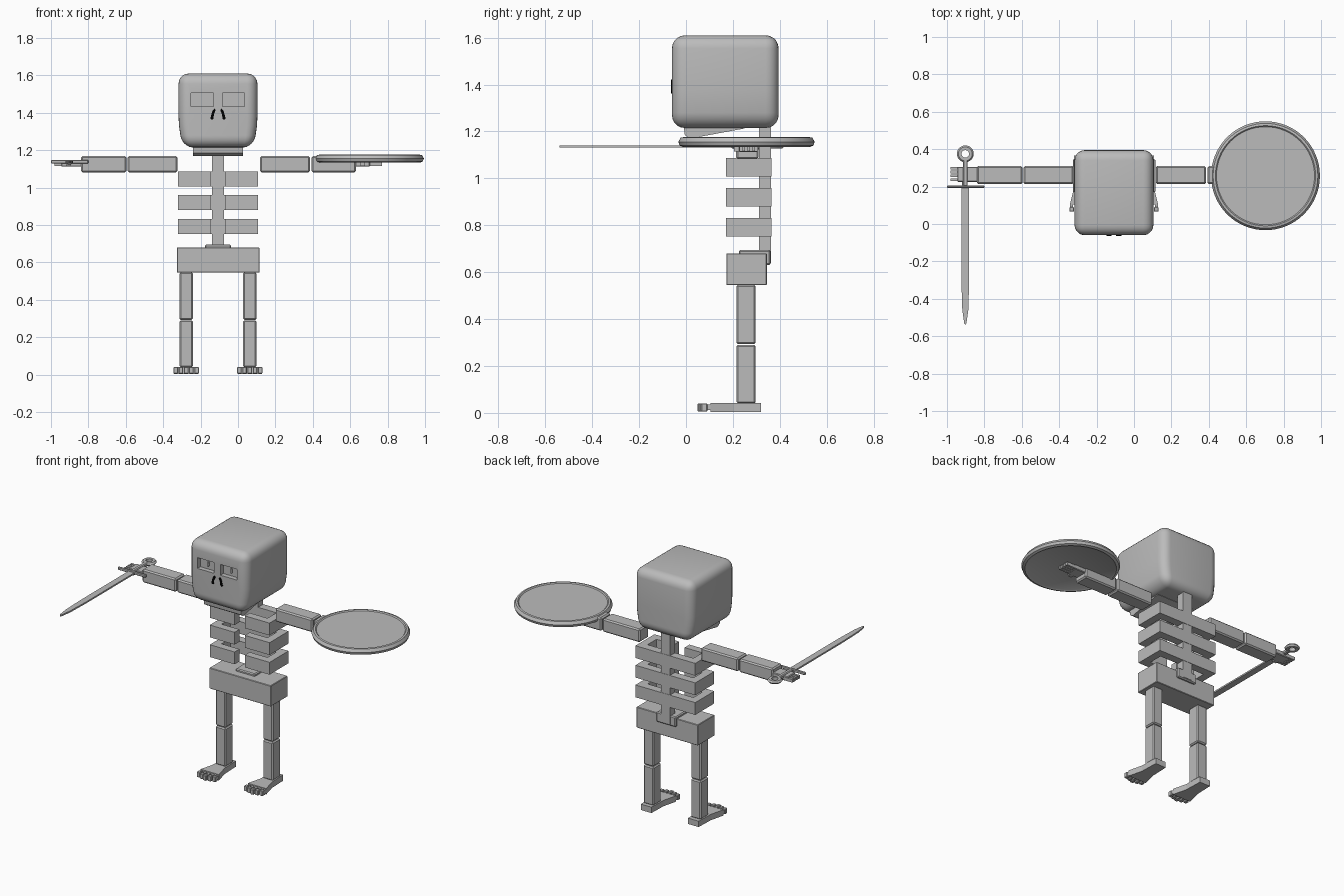
import bpy, bmesh, math
from mathutils import Vector

if "Cube" in bpy.data.objects:
    bpy.data.objects.remove(bpy.data.objects["Cube"], do_unlink=True)

CX = -0.107  # centre line of the body


def material(name, color):
    m = bpy.data.materials.new(name)
    m.use_nodes = True
    m.diffuse_color = (*color, 1)
    m.node_tree.nodes["Principled BSDF"].inputs["Base Color"].default_value = (*color, 1)
    return m


GREY = material("bone_grey", (0.5, 0.5, 0.5))
BLACK = material("black", (0.0, 0.0, 0.0))


def finish(name, bm, mat=GREY, smooth=False):
    bmesh.ops.recalc_face_normals(bm, faces=bm.faces)
    mesh = bpy.data.meshes.new(name)
    bm.to_mesh(mesh)
    bm.free()
    mesh.materials.append(mat)
    ob = bpy.data.objects.new(name, mesh)
    bpy.context.collection.objects.link(ob)
    if smooth:
        bpy.ops.object.select_all(action='DESELECT')
        ob.select_set(True)
        bpy.context.view_layer.objects.active = ob
        bpy.ops.object.shade_smooth_by_angle(angle=math.radians(40))
    return ob


def box_mesh(x, y, z, bevel=0.0, segments=1):
    bm = bmesh.new()
    bmesh.ops.create_cube(bm, size=1)
    for v in bm.verts:
        v.co = Vector([(a + b) / 2 + c * (b - a) for (a, b), c in zip((x, y, z), v.co)])
    if bevel:
        bmesh.ops.bevel(bm, geom=bm.edges[:], offset=bevel, segments=segments,
                        profile=0.5, affect='EDGES')
    return bm


def box(name, x, y, z, bevel=0.0):
    return finish(name, box_mesh(x, y, z, bevel))


def prism(name, pts, axis, lo, hi, mat=GREY):
    """Extrude a flat outline along one axis."""
    place = {'x': lambda a, b: (lo, a, b),
             'y': lambda a, b: (a, lo, b),
             'z': lambda a, b: (a, b, lo)}[axis]
    bm = bmesh.new()
    face = bm.faces.new([bm.verts.new(place(a, b)) for a, b in pts])
    out = bmesh.ops.extrude_face_region(bm, geom=[face])
    move = Vector([(hi - lo) * (axis == k) for k in 'xyz'])
    bmesh.ops.translate(bm, vec=move, verts=[g for g in out['geom'] if isinstance(g, bmesh.types.BMVert)])
    return finish(name, bm, mat)


def lathe(name, profile, center, steps, closed=False):
    """Spin a radius/height outline about a vertical axis."""
    bm = bmesh.new()
    vs = [bm.verts.new((r, 0, z)) for r, z in profile]
    es = [bm.edges.new(p) for p in zip(vs, vs[1:])]
    if closed:
        es.append(bm.edges.new((vs[-1], vs[0])))
    bmesh.ops.spin(bm, geom=vs + es, axis=(0, 0, 1), cent=(0, 0, 0),
                   angle=math.tau, steps=steps)
    bmesh.ops.remove_doubles(bm, verts=bm.verts, dist=1e-4)
    bmesh.ops.translate(bm, vec=center, verts=bm.verts)
    return finish(name, bm, smooth=True)


# Skull: rounded block, narrowing towards the jaw
bm = box_mesh((CX - 0.211, CX + 0.211), (-0.06, 0.395), (1.215, 1.61), 0.055, 5)
for h in (1.38, 1.33, 1.28):
    bmesh.ops.bisect_plane(bm, geom=bm.verts[:] + bm.edges[:] + bm.faces[:],
                           plane_co=(0, 0, h), plane_no=(0, 0, 1))
for v in bm.verts:
    t = min(1, max(0, (1.38 - v.co.z) / 0.16))
    v.co.x = CX + (v.co.x - CX) * (1 - 0.12 * t * t)
skull = finish("skull", bm, smooth=True)

# Eye sockets are cut into the skull, each with a narrow pupil
for side, s in (("right", -1), ("left", 1)):
    ex = CX + s * 0.083
    cutter = box("socket_cutter", (ex - 0.06, ex + 0.06), (-0.2, -0.03), (1.435, 1.505))
    mod = skull.modifiers.new("socket", 'BOOLEAN')
    mod.operation = 'DIFFERENCE'
    mod.solver = 'EXACT'
    mod.object = cutter
    bpy.ops.object.select_all(action='DESELECT')
    bpy.context.view_layer.objects.active = skull
    skull.select_set(True)
    bpy.ops.object.modifier_apply(modifier=mod.name)
    bpy.data.objects.remove(cutter, do_unlink=True)
    ring = [(ex + 0.007 * math.cos(i * math.tau / 10),
             1.47 + 0.018 * math.sin(i * math.tau / 10)) for i in range(10)]
    prism(side + "_pupil", ring, 'y', -0.038, -0.029)
    # Slanted nostril
    nose = [(0.012, 1.415), (0.02, 1.422), (0.03, 1.41), (0.041, 1.37), (0.034, 1.363),
            (0.024, 1.367), (0.022, 1.39)]
    prism(side + "_nostril", [(CX + s * a, b) for a, b in nose], 'y', -0.063, -0.056, BLACK)

prism("jaw", [(-0.012, 1.24), (-0.005, 1.185), (0.018, 1.17), (0.25, 1.213), (0.25, 1.24)],
      'x', CX - 0.133, CX + 0.133)

# Spine, ribs and pelvis
box("spine", (CX - 0.033, CX + 0.033), (0.312, 0.363), (0.64, 1.225))
box("sacrum", (CX - 0.07, CX + 0.07), (0.225, 0.36), (0.63, 0.695), 0.006)
box("pelvis", (CX - 0.22, CX + 0.222), (0.172, 0.345), (0.545, 0.68), 0.003)
half = [(0.037, 0.17), (0.215, 0.17), (0.215, 0.365)]
inner = [(0.165, 0.312), (0.165, 0.22), (0.037, 0.22)]
loop = half + [(-a, b) for a, b in reversed(half)]
loop += [(-a, b) for a, b in reversed(inner)] + inner
for i, z in enumerate((0.752, 0.88, 1.007)):
    prism(f"rib_{i + 1}", [(CX + a, b) for a, b in loop], 'z', z, z + 0.08)

# Legs and feet
for side, s in (("right", -1), ("left", 1)):
    lx = CX + s * 0.17
    w = (lx - 0.036, lx + 0.036)
    box(side + "_thigh", w, (0.215, 0.297), (0.293, 0.547), 0.007)
    box(side + "_shin", w, (0.215, 0.297), (0.04, 0.29), 0.007)
    sole = [(0.038, 0.32), (0.042, 0.2), (0.066, 0.105)]
    prism(side + "_foot", [(lx + a, b) for a, b in sole] +
          [(lx - a, b) for a, b in reversed(sole)], 'z', 0.004, 0.042)
    for i in range(5):
        tx = lx + (i - 2) * 0.028
        back = 0.008 * abs(i - 2)
        box(f"{side}_toe_{i + 1}", (tx - 0.008, tx + 0.008), (0.07 + back, 0.11), (0.012, 0.035))
        box(f"{side}_toe_tip_{i + 1}", (tx - 0.012, tx + 0.012),
            (0.05 + back, 0.075 + back), (0.006, 0.04), 0.003)

# Arms
for name, a, b in (("right_upper_arm", -0.59, -0.323), ("right_forearm", -0.84, -0.597),
                   ("left_upper_arm", 0.117, 0.385), ("left_forearm", 0.393, 0.63)):
    box(name, (a, b), (0.213, 0.31), (1.082, 1.168), 0.008)

# Hands: palm, four fingers and a thumb
for side, s, wrist, palm, finger in (("right", -1, 0.835, 0.945, 0.98),
                                     ("left", 1, 0.625, 0.705, 0.77)):
    def span(a, b):
        return tuple(sorted((s * a, s * b)))
    box(side + "_palm", span(wrist, palm), (0.225, 0.305), (1.112, 1.142), 0.004)
    for i in range(4):
        y = 0.236 + i * 0.021
        box(f"{side}_finger_{i + 1}", span(palm - 0.01, finger), (y - 0.007, y + 0.007), (1.115, 1.135))
    box(side + "_thumb", span(palm - 0.05, palm - 0.025), (0.205, 0.23), (1.115, 1.135))

# Shield: flat disc with a rounded rim
lathe("shield", [(0, 0.038), (0.262, 0.038), (0.268, 0.044), (0.28, 0.042), (0.291, 0.024),
                 (0.285, 0.008), (0.27, 0.002), (0.26, 0.008), (0, 0.008)],
      (0.703, 0.258, 1.132), 64)

# Sword
SX = -0.902
edge = [(0.021, 0.2), (0.021, -0.3), (0.016, -0.46), (0.006, -0.53)]
prism("sword_blade", [(SX + a, b) for a, b in edge] + [(SX, -0.54)] +
      [(SX - a, b) for a, b in reversed(edge)], 'z', 1.131, 1.141)
box("sword_guard", (-1.0, -0.8), (0.193, 0.206), (1.128, 1.148), 0.004)
box("sword_grip", (SX - 0.013, SX + 0.013), (0.2, 0.345), (1.124, 1.148), 0.005)
lathe("sword_pommel", [(0.02, -0.01), (0.037, -0.01), (0.045, 0), (0.037, 0.01), (0.02, 0.01)],
      (SX, 0.375, 1.138), 32, closed=True)
